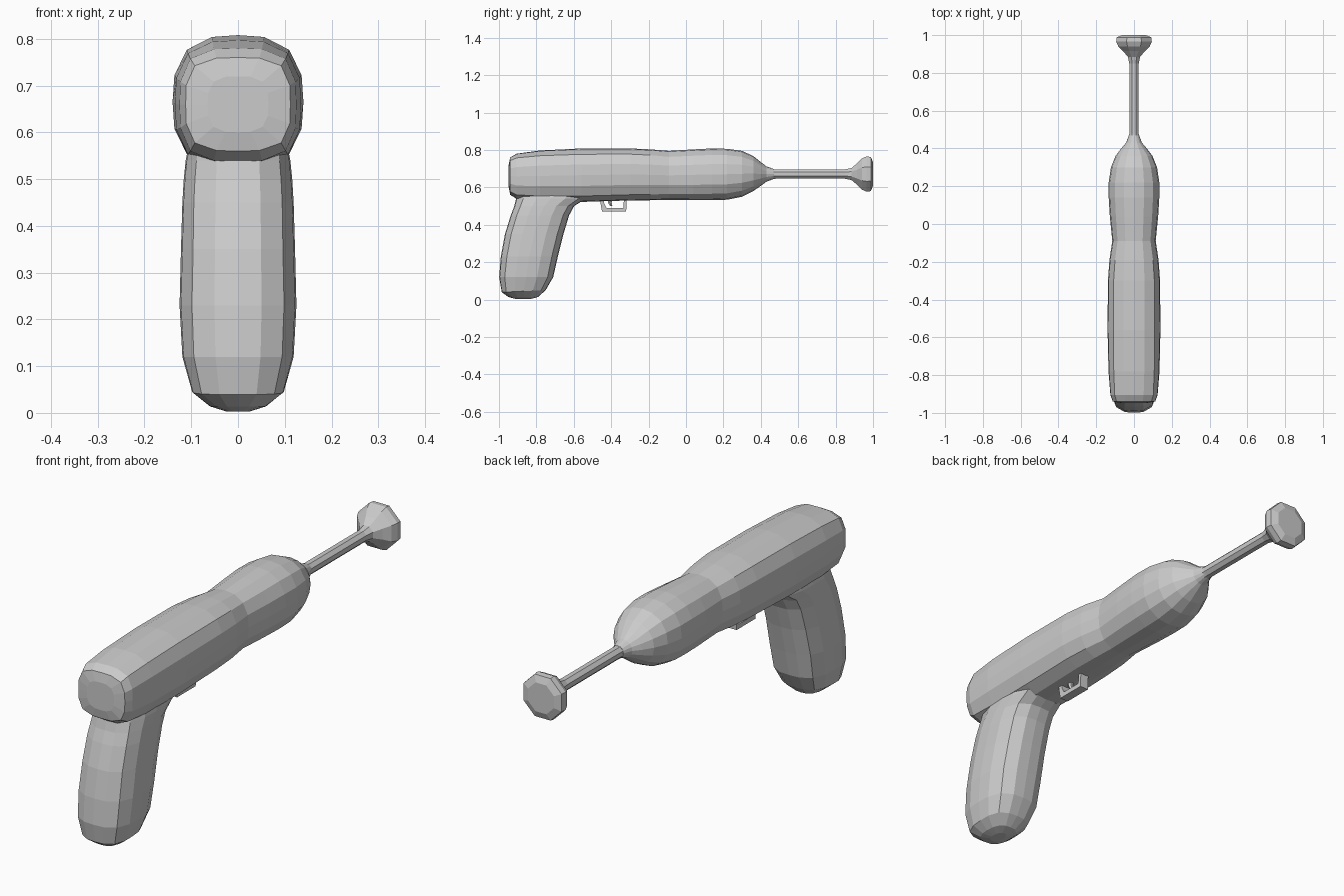
import bpy
import bmesh
from math import cos, sin, pi


def outline(sides, hw, hh, n, turn=0.0):
    """Rounded-box (superellipse) cross-section points."""
    pts = []
    for i in range(sides):
        a = 2 * pi * i / sides + turn
        c, s = cos(a), sin(a)
        k = (abs(c) ** n + abs(s) ** n) ** (-1 / n)
        pts.append((hw * c * k, hh * s * k))
    return pts


def loft(name, rings):
    """Skin a list of equal-length point rings and cap both ends."""
    bm = bmesh.new()
    loops = [[bm.verts.new(p) for p in r] for r in rings]
    count = len(loops[0])
    for a, b in zip(loops, loops[1:]):
        for i in range(count):
            j = (i + 1) % count
            bm.faces.new((a[i], a[j], b[j], b[i]))
    bm.faces.new(loops[0])
    bm.faces.new(loops[-1])
    bmesh.ops.recalc_face_normals(bm, faces=bm.faces[:])
    mesh = bpy.data.meshes.new(name)
    bm.to_mesh(mesh)
    bm.free()
    ob = bpy.data.objects.new(name, mesh)
    bpy.context.collection.objects.link(ob)
    return ob


def along_y(stations, sides):
    """Station: y, half width, bottom z, top z, squareness."""
    return [[(u, y, (lo + hi) / 2 + v) for u, v in outline(sides, hw, (hi - lo) / 2, n)]
            for y, hw, lo, hi, n in stations]


def along_z(stations, sides):
    """Station: z, half width, back y, front y, slope of the ring, squareness."""
    return [[(u, (y0 + y1) / 2 + v, z + slope * v) for u, v in outline(sides, hw, (y1 - y0) / 2, n)]
            for z, hw, y0, y1, slope, n in stations]


# barrel: long body, pinched waist, rounded nose
barrel = loft("barrel_and_grip", along_y([
    (-0.948, 0.065, 0.600, 0.720, 3.2),
    (-0.940, 0.112, 0.560, 0.760, 3.6),
    (-0.905, 0.125, 0.538, 0.780, 3.4),
    (-0.780, 0.135, 0.525, 0.797, 3.0),
    (-0.560, 0.140, 0.522, 0.808, 2.8),
    (-0.300, 0.138, 0.530, 0.808, 2.8),
    (-0.190, 0.130, 0.531, 0.803, 2.7),
    (-0.090, 0.115, 0.533, 0.795, 2.5),
    (0.040, 0.128, 0.531, 0.803, 2.4),
    (0.140, 0.134, 0.531, 0.808, 2.4),
    (0.220, 0.134, 0.534, 0.806, 2.4),
    (0.300, 0.122, 0.550, 0.795, 2.3),
    (0.360, 0.098, 0.580, 0.767, 2.2),
    (0.400, 0.068, 0.608, 0.735, 2.0),
    (0.430, 0.042, 0.630, 0.712, 2.0),
    (0.470, 0.027, 0.645, 0.698, 2.0),
], 16))

# grip: raked handle flaring into the barrel
grip = loft("grip", along_z([
    (0.003, 0.025, -0.91, -0.83, 0.0, 2.2),
    (0.014, 0.060, -0.95, -0.79, 0.0, 2.6),
    (0.045, 0.098, -0.985, -0.75, 0.05, 3.0),
    (0.120, 0.119, -0.999, -0.71, 0.0, 3.0),
    (0.230, 0.125, -0.990, -0.685, 0.0, 2.9),
    (0.350, 0.122, -0.968, -0.655, 0.0, 2.9),
    (0.450, 0.119, -0.937, -0.625, 0.0, 3.0),
    (0.500, 0.116, -0.918, -0.598, 0.0, 3.0),
    (0.540, 0.112, -0.908, -0.535, 0.0, 3.0),
    (0.600, 0.100, -0.895, -0.500, 0.0, 3.0),
], 16))

# join grip and barrel into one skin
mod = barrel.modifiers.new("join_grip", 'BOOLEAN')
mod.operation = 'UNION'
mod.solver = 'EXACT'
mod.object = grip
bpy.context.view_layer.objects.active = barrel
bpy.ops.object.modifier_apply(modifier=mod.name)
bpy.data.objects.remove(grip, do_unlink=True)

# dart: thin shaft ending in a suction cup
loft("dart", [[(u, y, 0.671 + v) for u, v in outline(8, r, r, 2, pi / 8)] for y, r in [
    (0.440, 0.030), (0.480, 0.027), (0.850, 0.027), (0.885, 0.035),
    (0.915, 0.062), (0.940, 0.090), (0.965, 0.102), (0.988, 0.099), (1.000, 0.068)]])

# trigger guard: swept rectangular hoop below the barrel
path = [(-0.462, 0.545), (-0.458, 0.520), (-0.449, 0.478), (-0.320, 0.478), (-0.316, 0.545)]
inner = [(-0.440, 0.545), (-0.437, 0.512), (-0.425, 0.490), (-0.334, 0.490), (-0.332, 0.545)]
path = [(y, z - 0.008 if z < 0.5 else z) for y, z in path]
loft("trigger_guard", [[(-0.02, *o), (0.02, *o), (0.02, *i), (-0.02, *i)]
                       for o, i in zip(path, inner)])

# trigger: small curved lever
loft("trigger", [[(u, y + v, z) for u, v in outline(6, 0.011, t, 2)] for y, z, t in [
    (-0.402, 0.545, 0.016), (-0.408, 0.520, 0.012), (-0.400, 0.500, 0.007)]])
